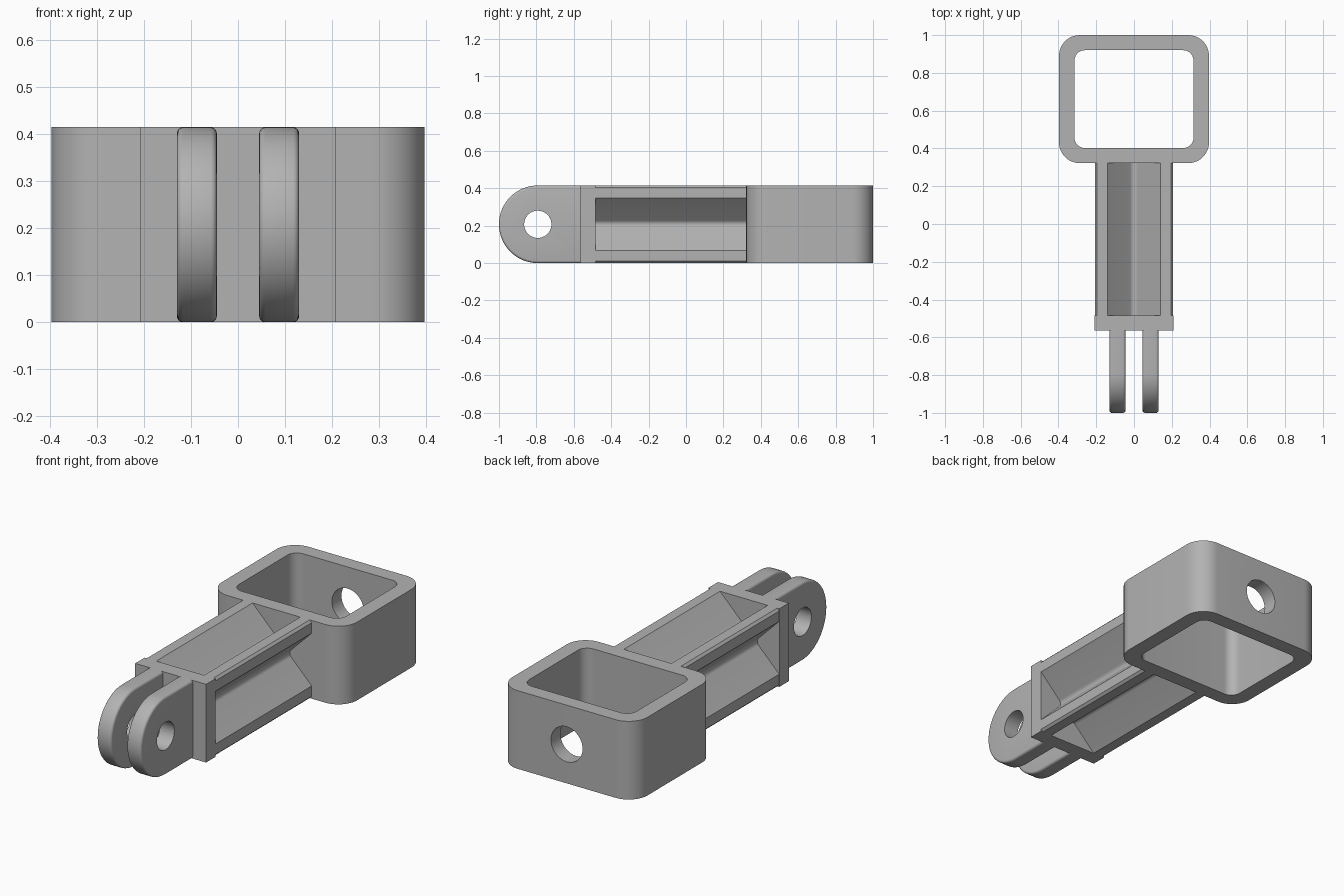
import bpy, bmesh
from math import sin, cos, pi, radians
from mathutils import Matrix

cube = bpy.data.objects.get("Cube")
if cube:
    bpy.data.objects.remove(cube, do_unlink=True)

HEIGHT = 0.415
MID = HEIGHT / 2

grey = bpy.data.materials.new("grey_plastic")
grey.use_nodes = True
grey.diffuse_color = (0.45, 0.45, 0.45, 1)
grey.node_tree.nodes["Principled BSDF"].inputs["Base Color"].default_value = grey.diffuse_color


def arc(cx, cy, r, start, end, n):
    angles = [radians(start + (end - start) * i / n) for i in range(n + 1)]
    return [(cx + r * cos(a), cy + r * sin(a)) for a in angles]


def rounded_rect(x, y0, y1, r):
    return (arc(x - r, y1 - r, r, 0, 90, 12) + arc(r - x, y1 - r, r, 90, 180, 12)
            + arc(r - x, y0 + r, r, 180, 270, 12) + arc(x - r, y0 + r, r, 270, 360, 12))


def prism(name, profile, place, start, end, bevel=0, keep_sharp=None):
    """Extrude a profile; place(u, v, depth) gives the 3D position."""
    bm = bmesh.new()
    face = bm.faces.new([bm.verts.new(place(u, v, start)) for u, v in profile])
    ext = bmesh.ops.extrude_face_region(bm, geom=[face], use_keep_orig=True)
    top = [v for v in ext["geom"] if isinstance(v, bmesh.types.BMVert)]
    shift = place(0, 0, end)[:]
    base = place(0, 0, start)
    bmesh.ops.translate(bm, verts=top, vec=[a - b for a, b in zip(shift, base)])
    bmesh.ops.recalc_face_normals(bm, faces=bm.faces)
    if bevel:
        rim = [e for e in bm.edges if any(len(f.verts) > 4 for f in e.link_faces)
               and not all(keep_sharp(v.co) for v in e.verts)]
        bmesh.ops.bevel(bm, geom=rim, offset=bevel, segments=4, profile=0.5, affect='EDGES')
    mesh = bpy.data.meshes.new(name)
    bm.to_mesh(mesh)
    bm.free()
    mesh.materials.append(grey)
    obj = bpy.data.objects.new(name, mesh)
    bpy.context.collection.objects.link(obj)
    return obj


def activate(obj):
    bpy.ops.object.select_all(action='DESELECT')
    obj.select_set(True)
    bpy.context.view_layer.objects.active = obj


def cut(obj, cutter):
    activate(obj)
    mod = obj.modifiers.new("cut", 'BOOLEAN')
    mod.operation = 'DIFFERENCE'
    mod.solver = 'EXACT'
    mod.object = cutter
    bpy.ops.object.modifier_apply(modifier=mod.name)
    bpy.data.objects.remove(cutter, do_unlink=True)


def smooth(obj):
    activate(obj)
    bpy.ops.object.shade_smooth_by_angle(angle=radians(30))


def along_x(u, v, d):
    return (d, u, v)


def along_y(u, v, d):
    return (u, d, v)


def along_z(u, v, d):
    return (u, v, d)


# Rectangular collar with an open centre and a round hole in the back wall
collar = prism("collar", rounded_rect(0.397, 0.322, 1.0, 0.11), along_z, 0, HEIGHT)
cut(collar, prism("collar_opening", rounded_rect(0.315, 0.402, 0.92, 0.055),
                  along_z, -0.1, HEIGHT + 0.1))
cut(collar, prism("back_hole", arc(0, MID, 0.093, 0, 350, 35), along_y, 0.8, 1.1))
smooth(collar)

# Beam with a V groove along each of its four sides
half, chamfer, lip, valley, r = MID, 0.012, 0.14, 0.0675, 0.028
groove = ([(half - chamfer, half), (lip, half)]
          + arc(0, valley + r * 2 ** 0.5, r, 315, 225, 8)
          + [(-lip, half), (chamfer - half, half)])
section = []
for k in range(4):
    c, s = cos(k * pi / 2), sin(k * pi / 2)
    section += [(c * u - s * v, s * u + c * v + MID) for u, v in groove]
smooth(prism("grooved_beam", section, along_y, -0.49, 0.33))

# End block that carries the lugs
prism("end_block", [(-0.208, 0), (0.208, 0), (0.208, HEIGHT), (-0.208, HEIGHT)],
      along_y, -0.565, -0.485)

# Pair of round-ended hinge lugs with pin holes
lug_shape = [(-0.56, 0), (-0.56, HEIGHT)] + arc(MID - 1, MID, MID, 90, 270, 32)
for side, x0, x1 in (("left", 0.045, 0.13), ("right", -0.13, -0.045)):
    lug = prism(side + "_lug", lug_shape, along_x, x0, x1, 0.013,
                lambda co: co.y > -0.57)
    cut(lug, prism("pin_hole", arc(MID - 1, MID, 0.073, 0, 350, 35), along_x, x0 - 0.1, x1 + 0.1))
    smooth(lug)
